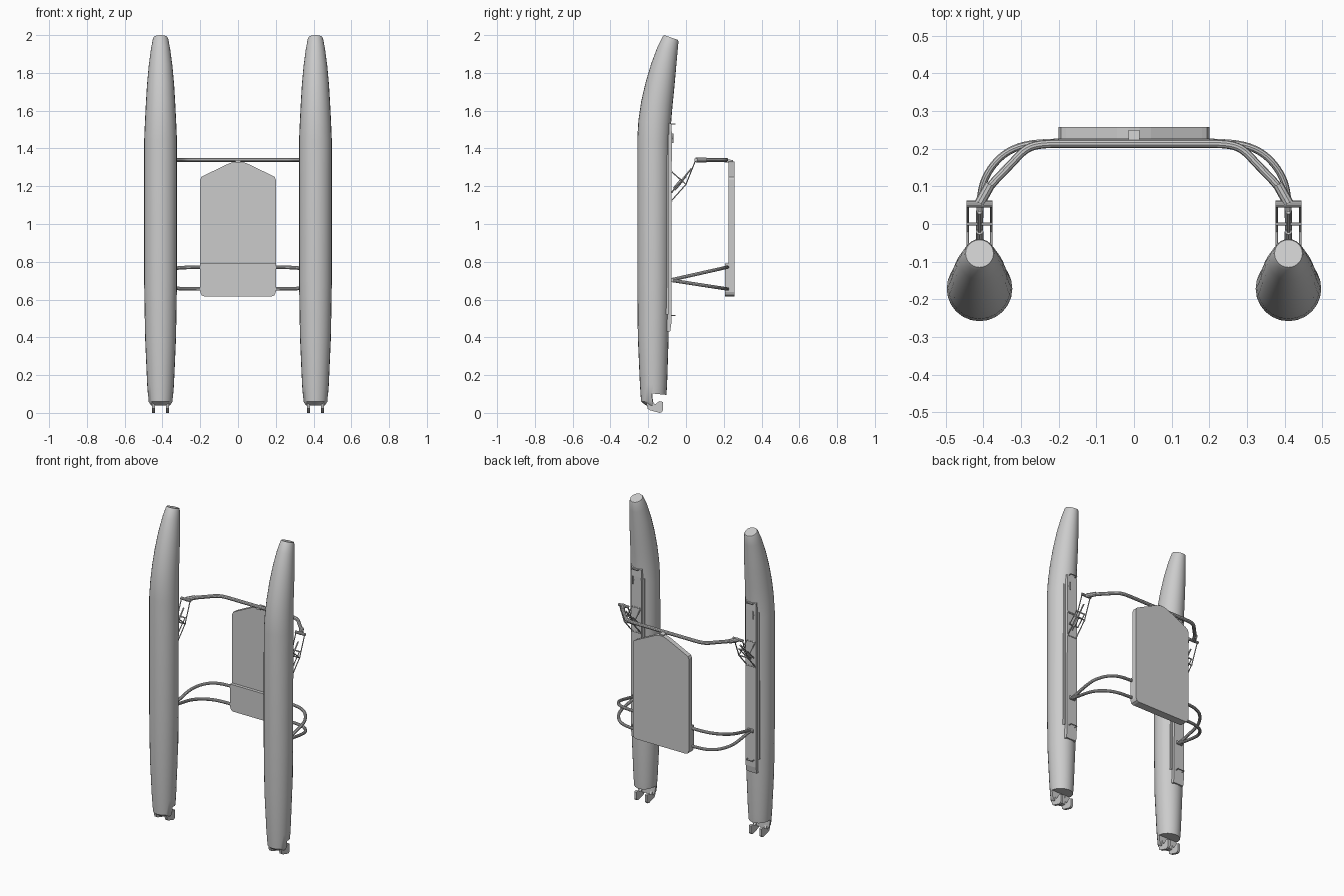
import bpy, bmesh, math
from mathutils import Vector

if "Cube" in bpy.data.objects:
    bpy.data.objects.remove(bpy.data.objects["Cube"])

CX = 0.41  # hull centre offset


def finish(name, bm, smooth=True):
    bmesh.ops.recalc_face_normals(bm, faces=bm.faces[:])
    me = bpy.data.meshes.new(name)
    bm.to_mesh(me)
    bm.free()
    ob = bpy.data.objects.new(name, me)
    bpy.context.collection.objects.link(ob)
    if smooth:
        bpy.ops.object.select_all(action='DESELECT')
        ob.select_set(True)
        bpy.context.view_layer.objects.active = ob
        bpy.ops.object.shade_smooth_by_angle(angle=math.radians(35))
    return ob


def extrude(name, pts, a, b, axis='x'):
    """Extrude a (y,z) outline along x, or an (x,z) outline along y."""
    bm = bmesh.new()
    place = (lambda p, d: (d, p[0], p[1])) if axis == 'x' else (lambda p, d: (p[0], d, p[1]))
    f = bm.faces.new([bm.verts.new(place(p, a)) for p in pts])
    r = bmesh.ops.extrude_face_region(bm, geom=[f])
    vec = Vector((b - a, 0, 0)) if axis == 'x' else Vector((0, b - a, 0))
    bmesh.ops.translate(bm, verts=[v for v in r['geom'] if isinstance(v, bmesh.types.BMVert)], vec=vec)
    return finish(name, bm, False)


def box(name, x0, x1, y0, y1, z0, z1):
    return extrude(name, [(y0, z0), (y1, z0), (y1, z1), (y0, z1)], x0, x1)


def tube(name, pts, r, smooth=False, res=3):
    cu = bpy.data.curves.new(name, 'CURVE')
    cu.dimensions = '3D'
    cu.bevel_depth = r
    cu.bevel_resolution = res
    cu.use_fill_caps = True
    sp = cu.splines.new('NURBS' if smooth else 'POLY')
    sp.points.add(len(pts) - 1)
    for p, c in zip(sp.points, pts):
        p.co = (*c, 1)
    if smooth:
        sp.order_u = 4
        sp.use_endpoint_u = True
        sp.resolution_u = 6
    tmp = bpy.data.objects.new(name + '_path', cu)
    bpy.context.collection.objects.link(tmp)
    me = bpy.data.meshes.new_from_object(tmp.evaluated_get(bpy.context.evaluated_depsgraph_get()))
    bpy.data.objects.remove(tmp)
    bm = bmesh.new()
    bm.from_mesh(me)
    return finish(name, bm)


# hull stations: front y, front z, back y, back z, half width
STATIONS = [(-.212, .040, -.125, .040, .052), (-.238, .060, -.106, .060, .064),
            (-.244, .150, -.100, .150, .071), (-.255, .400, -.092, .400, .082),
            (-.258, .700, -.086, .700, .087), (-.258, 1.45, -.084, 1.43, .087),
            (-.252, 1.55, -.080, 1.52, .083), (-.237, 1.65, -.072, 1.62, .078),
            (-.214, 1.75, -.062, 1.72, .072), (-.184, 1.85, -.053, 1.82, .063),
            (-.150, 1.94, -.045, 1.91, .051), (-.123, 1.992, -.040, 1.965, .041),
            (-.115, 2.00, -.042, 1.974, .037)]


def hull(name, cx, n=24):
    bm = bmesh.new()
    rings = []
    for yf, zf, yb, zb, rx in STATIONS:
        ring = []
        for i in range(n):
            a = 2 * math.pi * i / n
            t = .5 - .5 * math.cos(a)
            ring.append(bm.verts.new((cx + rx * math.sin(a), yf + (yb - yf) * t, zf + (zb - zf) * t)))
        rings.append(ring)
    for r0, r1 in zip(rings, rings[1:]):
        for i in range(n):
            j = (i + 1) % n
            bm.faces.new((r0[i], r0[j], r1[j], r1[i]))
    bm.faces.new(rings[0])
    bm.faces.new(rings[-1])
    return finish(name, bm)


for side, s in (('left', -1), ('right', 1)):
    c = CX * s
    # float with stepped stern
    h = hull(side + '_hull', c)
    cut = extrude('cutter', [(-.175, 0), (0, 0), (0, .085), (-.18, .103)], c - .2, c + .2)
    cut.hide_render = True
    m = h.modifiers.new('stern_step', 'BOOLEAN')
    m.operation = 'DIFFERENCE'
    m.object = cut
    m.solver = 'EXACT'
    bpy.context.view_layer.objects.active = h
    bpy.ops.object.modifier_apply(modifier=m.name)
    bpy.data.objects.remove(cut)

    # stern hooks
    for k, dx in enumerate((-.038, .038)):
        hook = [(-.215, .07), (-.203, .022), (-.19, .014), (-.14, .0), (-.128, .004),
                (-.122, .016), (-.122, .058), (-.14, .062), (-.165, .045), (-.175, .06), (-.178, .1)]
        extrude(f'{side}_stern_hook_{k}', hook, c + dx - .008, c + dx + .008)

    # deck plate and side flange
    extrude(side + '_deck_plate', [(-.13, .43), (-.084, .43), (-.078, .47), (-.075, 1.48),
                                   (-.077, 1.53), (-.12, 1.545)], c - .037, c + .037)
    box(side + '_deck_flange', c - .048, c + .048, -.125, -.092, .52, 1.47)

    # deck handles and cleat
    for k, z in enumerate((.515, 1.53)):
        tube(f'{side}_deck_handle_{k}', [(c - .022, -.085, z), (c - .022, -.058, z),
                                         (c + .022, -.058, z), (c + .022, -.085, z)], .003, res=1)
    tube(side + '_cleat_post', [(c + .02 * s, -.085, 1.455), (c + .02 * s, -.07, 1.455)], .006, res=1)
    tube(side + '_cleat_bar', [(c + .02 * s, -.07, 1.43), (c + .02 * s, -.07, 1.48)], .004, res=1)

    # lower wishbone arms
    for tag, k in (('upper', .225), ('lower', -.155)):
        path = [(.41, -.085), (.41, 0), (.41, .06), (.40, .125), (.345, .195), (.27, .216), (.23, .216), (.19, .218)]
        tube(f'{side}_wishbone_{tag}', [(x * s, y, .703 + k * (y + .085)) for x, y in path], .0095, True)
    tube(side + '_wishbone_pivot', [(c - .02, -.075, .703), (c + .02, -.075, .703)], .011)

    # suspension joint at the end of the upper bar
    tube(side + '_joint_pin', [(c - .035, .053, 1.34), (c + .035, .053, 1.34)], .009)
    tube(side + '_joint_collar', [(c, .055, 1.34), (c - .028 * s, .105, 1.34)], .014)

    # suspension linkage
    tube(side + '_link_axle', [(c - .034, .0, 1.21), (c + .034, .0, 1.21)], .004, res=1)
    for k, dx in enumerate((-.031, .031)):
        x = c + dx
        for n, (a, b) in enumerate([((.05, 1.335), (-.002, 1.205)), ((0, 1.21), (-.08, 1.12)),
                                    ((0, 1.21), (-.08, 1.28)), ((-.06, 1.19), (0, 1.25))]):
            tube(f'{side}_link_rod_{k}_{n}', [(x, *a), (x, *b)], .0035, res=1)
    tube(side + '_damper', [(c, -.062, 1.185), (c, -.02, 1.235)], .01, res=2)
    tube(side + '_damper_rod', [(c, -.078, 1.165), (c, .03, 1.295)], .005, res=1)
    for k, (y, z) in enumerate(((-.076, 1.12), (-.076, 1.28), (-.06, 1.188), (0, 1.25))):
        tube(f'{side}_link_cross_{k}', [(c - .034, y, z), (c + .034, y, z)], .004, res=1)

# upper cross bar
half = [(.20, .213), (.235, .213), (.285, .206), (.32, .165), (.36, .125), (.385, .098), (.41, .058)]
bar = [(-x, y, 1.34) for x, y in reversed(half)] + [(x, y, 1.34) for x, y in half]
tube('upper_cross_bar', bar, .011, True)

# central board
right = [(.18, .617), (.193, .623), (.2, .64), (.2, 1.235), (.194, 1.249), (.18, 1.257), (.045, 1.322), (.015, 1.332)]
extrude('board', right + [(-x, z) for x, z in reversed(right)], .226, .257, 'y')
low = [(.18, .617), (.193, .623), (.2, .64), (.2, .79)]
extrude('board_lower_pad', low + [(-x, z) for x, z in reversed(low)], .206, .24, 'y')
extrude('board_bracket', [(.205, 1.325), (.25, 1.325), (.25, 1.338), (.205, 1.345)], -.014, .014)
